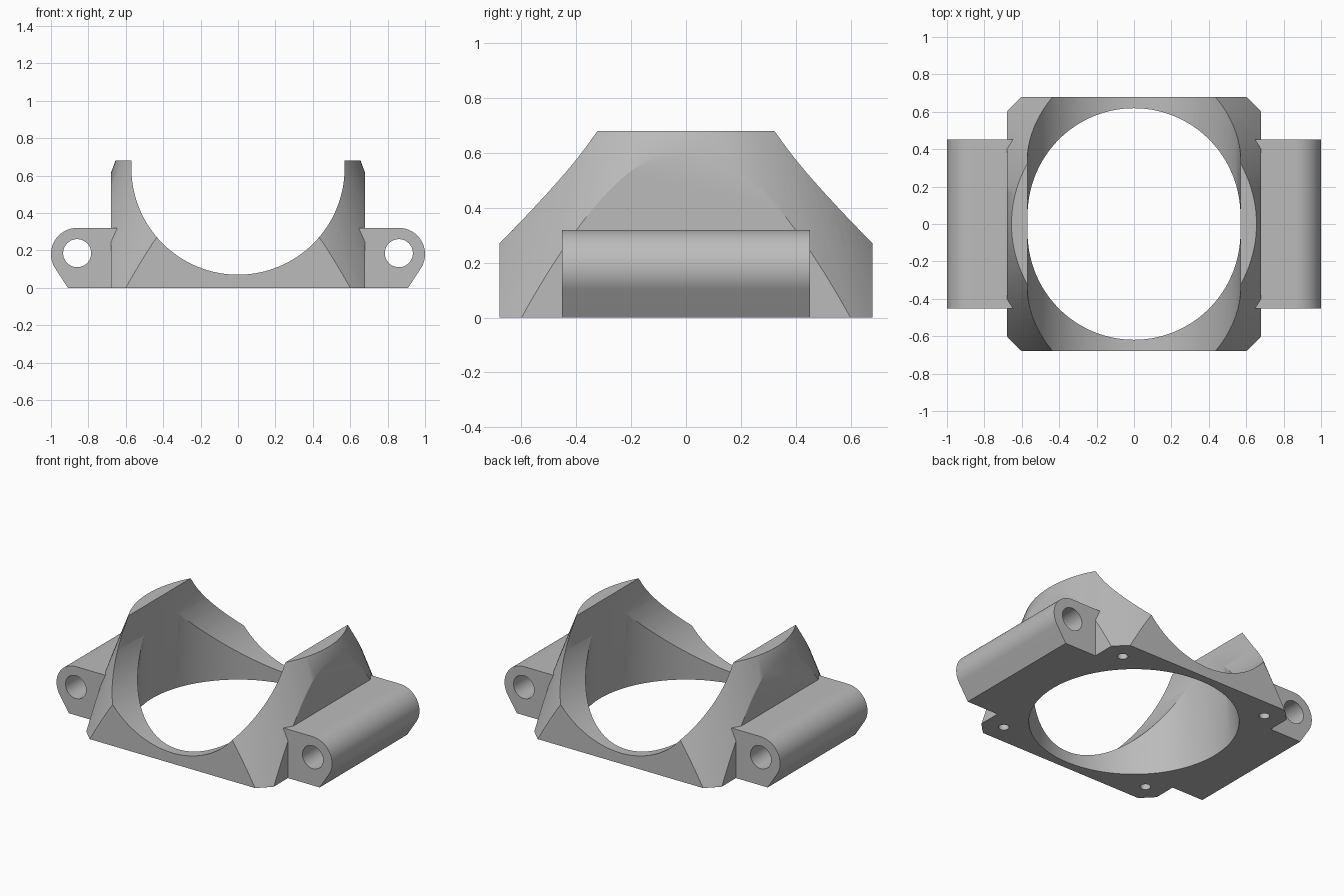
import bpy, bmesh, math
from mathutils import Matrix

if "Cube" in bpy.data.objects:
    bpy.data.objects.remove(bpy.data.objects["Cube"])

grey = bpy.data.materials.new("plain grey")
grey.diffuse_color = (0.5, 0.5, 0.5, 1)
grey.use_nodes = True
grey.node_tree.nodes["Principled BSDF"].inputs["Base Color"].default_value = grey.diffuse_color


def add_object(name, bm):
    bmesh.ops.recalc_face_normals(bm, faces=bm.faces)
    mesh = bpy.data.meshes.new(name)
    bm.to_mesh(mesh)
    bm.free()
    mesh.materials.append(grey)
    ob = bpy.data.objects.new(name, mesh)
    bpy.context.collection.objects.link(ob)
    return ob


def prism(name, profile, half):
    """Extrude an x-z profile along y from -half to half."""
    bm = bmesh.new()
    face = bm.faces.new([bm.verts.new((x, -half, z)) for x, z in profile])
    new = bmesh.ops.extrude_face_region(bm, geom=[face])["geom"]
    verts = [v for v in new if isinstance(v, bmesh.types.BMVert)]
    bmesh.ops.translate(bm, verts=verts, vec=(0, 2 * half, 0))
    return add_object(name, bm)


def cone(name, z0, r0, z1, r1, segments, x=0, y=0):
    """Upright frustum between two heights."""
    bm = bmesh.new()
    bmesh.ops.create_cone(bm, cap_ends=True, segments=segments,
                          radius1=r0, radius2=r1, depth=z1 - z0,
                          matrix=Matrix.Translation((x, y, (z0 + z1) / 2)))
    return add_object(name, bm)


def arc(cx, cz, r, a0, a1, n):
    return [(cx + r * math.cos(math.radians(a0 + (a1 - a0) * i / n)),
             cz + r * math.sin(math.radians(a0 + (a1 - a0) * i / n)))
            for i in range(n + 1)]


def combine(target, tool, operation):
    mod = target.modifiers.new("cut", 'BOOLEAN')
    mod.operation = operation
    mod.solver = 'EXACT'
    mod.object = tool
    bpy.context.view_layer.objects.active = target
    bpy.ops.object.modifier_apply(modifier=mod.name)
    bpy.data.objects.remove(tool)


# Square block trimmed by a cone, which gives the tapered corners
body = prism("adapter_body", [(-.68, 0), (.68, 0), (.68, .68), (-.68, .68)], .68)
SLOPE = -.252 / .68
combine(body, cone("taper", -.1, .907 - .1 * SLOPE, .8, .907 + .8 * SLOPE, 128),
        'INTERSECT')

# Side lugs with rounded outer edges
for s in (-1, 1):
    lug = [(.6, 0), (.91, 0)] + arc(.86, .18, .14, -33, 90, 24) + [(.6, .32)]
    combine(body, prism("lug", [(s * x, z) for x, z in lug], .453), 'UNION')

# U-shaped cradle running front to back
cradle = arc(0, .64, .57, 180, 360, 64) + [(.57, .9), (-.57, .9)]
combine(body, prism("cradle_cutter", cradle, 1), 'DIFFERENCE')

# Tapered opening through the base
TAPER = -.055 / .64
combine(body, cone("opening_cutter", -.1, .625 - .1 * TAPER, .64, .57, 128),
        'DIFFERENCE')

# Pin holes through the lugs and blind screw holes under the corners
for s in (-1, 1):
    combine(body, prism("pin_cutter", arc(s * .86, .185, .075, 0, 352.5, 47), 1),
            'DIFFERENCE')
    for t in (-1, 1):
        combine(body, cone("screw_cutter", -.1, .032, .2, .032, 16, s * .55, t * .55),
                'DIFFERENCE')

# Smooth curved walls, keep the edges sharp
bpy.ops.object.select_all(action='DESELECT')
body.select_set(True)
bpy.context.view_layer.objects.active = body
bpy.ops.object.shade_smooth_by_angle(angle=math.radians(25))
